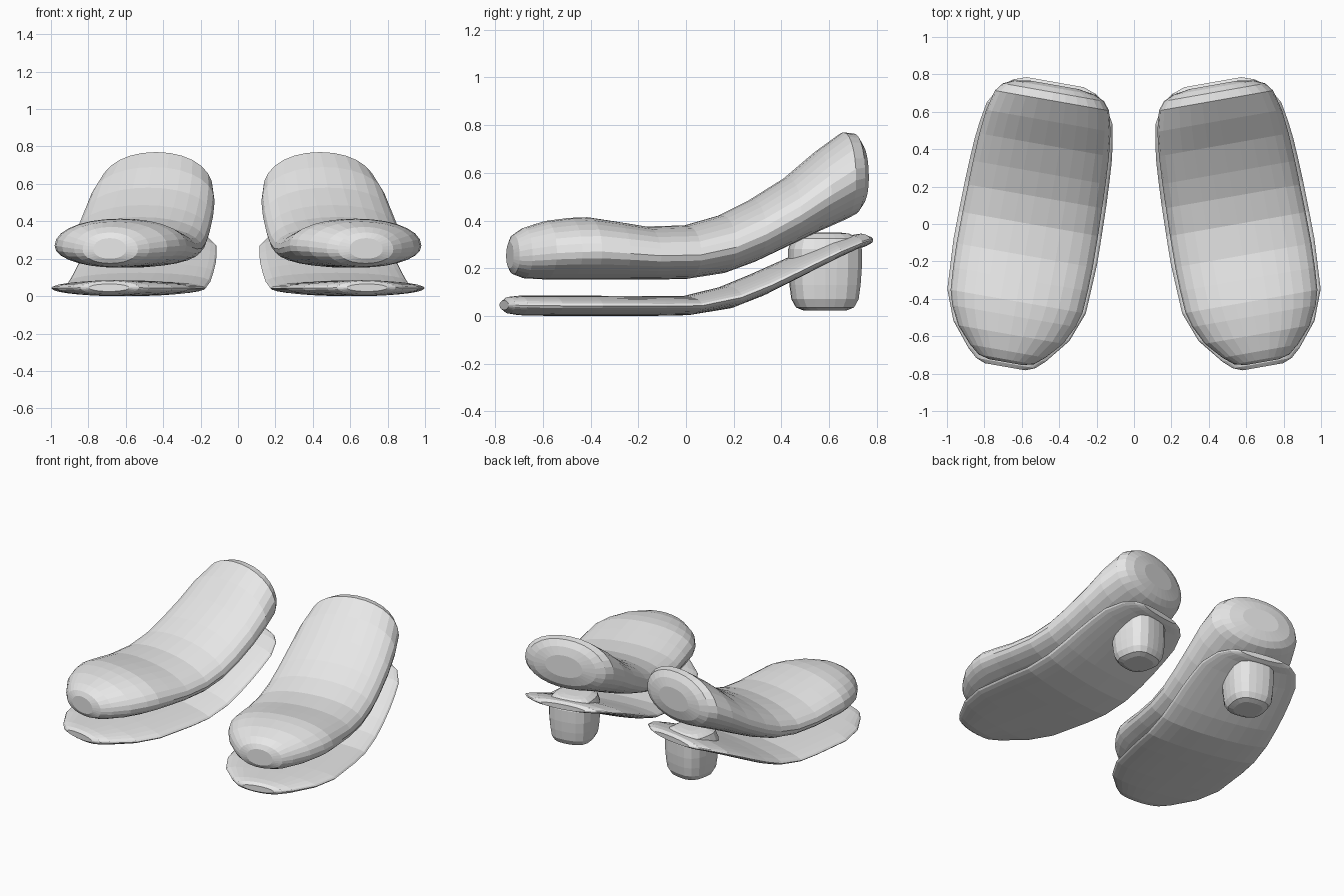
import bpy, bmesh, math
from mathutils import Matrix

if "Cube" in bpy.data.objects:
    bpy.data.objects.remove(bpy.data.objects["Cube"])

grey = bpy.data.materials.new("light_grey")
grey.diffuse_color = (0.8, 0.8, 0.8, 1)
grey.use_nodes = True
grey.node_tree.nodes["Principled BSDF"].inputs["Base Color"].default_value = grey.diffuse_color

TILT = math.radians(10)
CENTRE_X = 0.555


def place(bm, name, side):
    """Turn a shoe part outward, mirror it when side is -1, and add it to the scene."""
    bm.transform(Matrix.Translation((CENTRE_X, 0, 0)) @ Matrix.Rotation(TILT, 4, 'Z'))
    bm.transform(Matrix.Diagonal((side, 1, 1, 1)))
    bmesh.ops.recalc_face_normals(bm, faces=bm.faces)
    mesh = bpy.data.meshes.new(name)
    bm.to_mesh(mesh)
    bm.free()
    mesh.materials.append(grey)
    obj = bpy.data.objects.new(name, mesh)
    bpy.context.collection.objects.link(obj)


def loft(stations, mid, power, count=28):
    """Bridge oval sections (y, half width, bottom, top); mid is the height share of the widest line."""
    bm = bmesh.new()
    rings = []
    for y, half, low, high in stations:
        z_mid = low + (high - low) * mid
        ring = []
        for i in range(count):
            a = 2 * math.pi * i / count
            c, s = math.cos(a), math.sin(a)
            x = half * math.copysign(abs(c) ** (2 / power), c)
            reach = (high - z_mid) if s > 0 else (z_mid - low)
            z = z_mid + reach * math.copysign(abs(s) ** (2 / power), s)
            ring.append(bm.verts.new((x, y, z)))
        rings.append(ring)
    for a, b in zip(rings, rings[1:]):
        for i in range(count):
            j = (i + 1) % count
            bm.faces.new((a[i], a[j], b[j], b[i]))
    bm.faces.new(rings[0])
    bm.faces.new(rings[-1])
    return bm


def heel_block():
    """Rounded block from stacked rounded squares: (z, half size)."""
    bm = bmesh.new()
    rings = []
    for z, half in ((0.022, 0.085), (0.035, 0.118), (0.07, 0.137), (0.13, 0.145),
                    (0.2, 0.15), (0.28, 0.15), (0.325, 0.135), (0.345, 0.1), (0.35, 0.06)):
        ring = []
        for i in range(20):
            a = 2 * math.pi * (i + 0.5) / 20
            c, s = math.cos(a), math.sin(a)
            r = half / (abs(c) ** 3 + abs(s) ** 3) ** (1 / 3)
            ring.append(bm.verts.new((r * c, 0.592 + r * s, z)))
        rings.append(ring)
    for a, b in zip(rings, rings[1:]):
        for i in range(20):
            j = (i + 1) % 20
            bm.faces.new((a[i], a[j], b[j], b[i]))
    bm.faces.new(rings[0])
    bm.faces.new(rings[-1])
    return bm


# Thin sole, flat at the toe and rising to the heel
sole = [(-0.775, 0.11, 0.025, 0.065), (-0.755, 0.16, 0.01, 0.08), (-0.71, 0.21, 0.003, 0.085),
        (-0.58, 0.315, 0, 0.085), (-0.42, 0.376, 0, 0.085), (-0.15, 0.39, 0, 0.083),
        (0, 0.388, 0.003, 0.083), (0.17, 0.384, 0.03, 0.125), (0.3, 0.378, 0.08, 0.178),
        (0.4, 0.372, 0.13, 0.222), (0.5, 0.36, 0.18, 0.266), (0.6, 0.342, 0.23, 0.308),
        (0.7, 0.285, 0.275, 0.337), (0.745, 0.225, 0.288, 0.345), (0.77, 0.155, 0.3, 0.335)]

# Padded upper, low and wide at the toe, tall and rounded at the heel
upper = [(-0.75, 0.09, 0.2, 0.31), (-0.735, 0.15, 0.175, 0.34), (-0.69, 0.205, 0.158, 0.37),
         (-0.6, 0.285, 0.153, 0.398), (-0.5, 0.335, 0.152, 0.411), (-0.42, 0.358, 0.152, 0.414),
         (-0.3, 0.366, 0.152, 0.396), (-0.17, 0.37, 0.152, 0.375), (0, 0.368, 0.155, 0.38),
         (0.15, 0.364, 0.178, 0.423), (0.28, 0.36, 0.225, 0.487), (0.43, 0.352, 0.295, 0.58),
         (0.56, 0.338, 0.355, 0.69), (0.67, 0.31, 0.402, 0.77), (0.715, 0.275, 0.425, 0.765),
         (0.74, 0.22, 0.46, 0.725), (0.755, 0.13, 0.52, 0.67)]

for side, label in ((1, "right"), (-1, "left")):
    place(loft(sole, 0.5, 2.0), label + "_sole", side)
    place(loft(upper, 0.45, 2.1), label + "_upper", side)
    place(heel_block(), label + "_heel", side)
